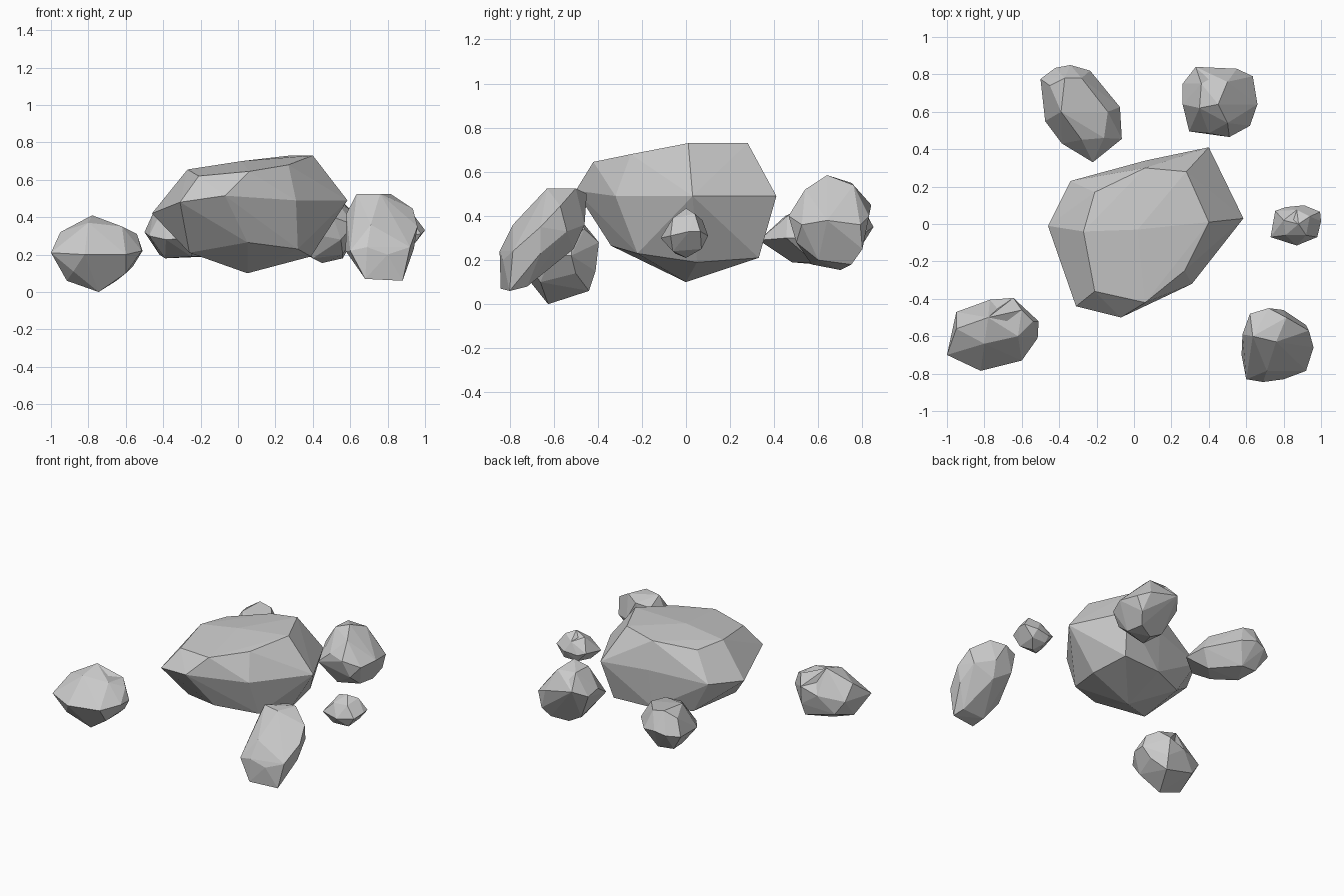
import bpy, bmesh
from mathutils import Vector


def rock(name, *rings, dents=()):
    """Flat-faceted boulder: hull around a few corner rings, then dents pushed into nearby faces."""
    bm = bmesh.new()
    for ring in rings:
        for p in ring:
            bm.verts.new(p)
    res = bmesh.ops.convex_hull(bm, input=bm.verts[:])
    loose = {g for g in res["geom_interior"] + res["geom_unused"]
             if isinstance(g, bmesh.types.BMVert)}
    bmesh.ops.delete(bm, geom=list(loose), context='VERTS')
    bm.normal_update()
    for d in dents:
        d = Vector(d)
        face = min(bm.faces, key=lambda f: (f.calc_center_median() - d).length)
        inward = face.normal.copy()
        made = bmesh.ops.poke(bm, faces=[face])
        made["verts"][0].co -= inward * 0.018
    bmesh.ops.dissolve_limit(bm, angle_limit=0.04, verts=bm.verts[:], edges=bm.edges[:])
    bmesh.ops.recalc_face_normals(bm, faces=bm.faces[:])
    me = bpy.data.meshes.new(name)
    bm.to_mesh(me)
    bm.free()
    bpy.context.collection.objects.link(bpy.data.objects.new(name, me))


# Main boulder: waist, crown, underside
rock("large_rock",
     [(.585, .03, .49), (.40, .41, .49), (.31, -.32, .49), (-.07, -.50, .515),
      (-.31, -.44, .48), (-.46, -.01, .42), (-.34, .23, .45), (.065, .34, .49)],
     [(.40, .01, .73), (.28, .28, .73), (.27, -.25, .68), (.06, -.42, .645),
      (-.21, -.36, .62), (-.27, -.04, .655), (-.21, .17, .645), (.06, .30, .69),
      (.02, -.03, .70)],
     [(.05, 0, .10), (.39, .05, .19), (.32, -.22, .23), (.05, -.34, .265),
      (-.26, -.2, .21), (.35, .33, .21), (-.2, .2, .21), (.05, .31, .21)])

# Front left stone
rock("front_left_rock",
     [(-1, -.70, .21), (-.82, -.785, .2), (-.60, -.73, .20), (-.515, -.61, .22),
      (-.51, -.52, .22), (-.645, -.395, .28), (-.77, -.405, .24), (-.95, -.47, .22)],
     [(-.95, -.56, .32), (-.78, -.50, .41), (-.60, -.46, .34), (-.62, -.60, .35),
      (-.80, -.64, .37), (-.54, -.52, .31)],
     [(-.745, -.625, 0), (-.915, -.62, .06), (-.65, -.44, .06), (-.56, -.5, .14),
      (-.88, -.45, .12), (-.60, -.66, .10), (-.88, -.71, .11), (-.64, -.41, .15)],
     dents=[(-.72, -.43, .34), (-.68, -.51, .37)])

# Front right stone, leaning backwards
rock("front_right_rock",
     [(.635, -.60, .525), (.815, -.5, .525), (.72, -.45, .5), (.62, -.48, .48),
      (.76, -.63, .525), (.58, -.59, .42), (.935, -.57, .445)],
     [(.96, -.66, .35), (.71, -.785, .36), (.60, -.83, .22), (.69, -.845, .24),
      (.575, -.7, .22), (.92, -.785, .24), (.80, -.83, .2), (.94, -.66, .23)],
     [(.88, -.80, .06), (.68, -.84, .07), (.86, -.72, .08), (.68, -.73, .08),
      (.80, -.46, .36), (.92, -.54, .33), (.65, -.48, .33), (.78, -.51, .25),
      (.76, -.62, .17)])

# Back left stone
rock("back_left_rock",
     [(-.5, .775, .32), (-.42, .835, .33), (-.34, .85, .35), (-.235, .82, .33),
      (-.075, .625, .3), (-.065, .455, .3), (-.22, .33, .29), (-.385, .43, .28),
      (-.475, .55, .3)],
     [(-.45, .74, .43), (-.37, .78, .48), (-.28, .78, .46), (-.14, .6, .42),
      (-.16, .46, .40), (-.28, .45, .40), (-.39, .6, .47)],
     [(-.39, .6, .18), (-.25, .48, .19), (-.15, .58, .19), (-.3, .75, .19),
      (-.42, .74, .2)])

# Back right stone
rock("back_right_rock",
     [(.26, .75, .4), (.33, .84, .45), (.43, .81, .46), (.55, .83, .4), (.635, .79, .36),
      (.66, .64, .38), (.62, .525, .36), (.51, .465, .4), (.40, .485, .42),
      (.295, .495, .33), (.26, .64, .42)],
     [(.45, .64, .585), (.35, .62, .55), (.36, .75, .55), (.5, .76, .54),
      (.5, .54, .52)],
     [(.45, .7, .155), (.56, .75, .18), (.4, .57, .18), (.56, .6, .2),
      (.35, .7, .21), (.6, .8, .25), (.55, .5, .28)],
     dents=[(.44, .79, .5)])

# Small right stone
rock("small_right_rock",
     [(.73, -.07, .30), (.755, .07, .32), (.81, .09, .3), (.91, .10, .31),
      (.995, .065, .33), (1, .015, .33), (.98, -.07, .31), (.87, -.115, .3)],
     [(.80, .02, .41), (.88, .0, .435), (.94, .04, .41), (.92, -.06, .39),
      (.81, -.06, .38), (.87, .075, .38)],
     [(.87, .0, .21), (.80, -.05, .23), (.93, -.06, .24), (.93, .07, .25),
      (.82, .07, .25)],
     dents=[(.83, .05, .40)])
